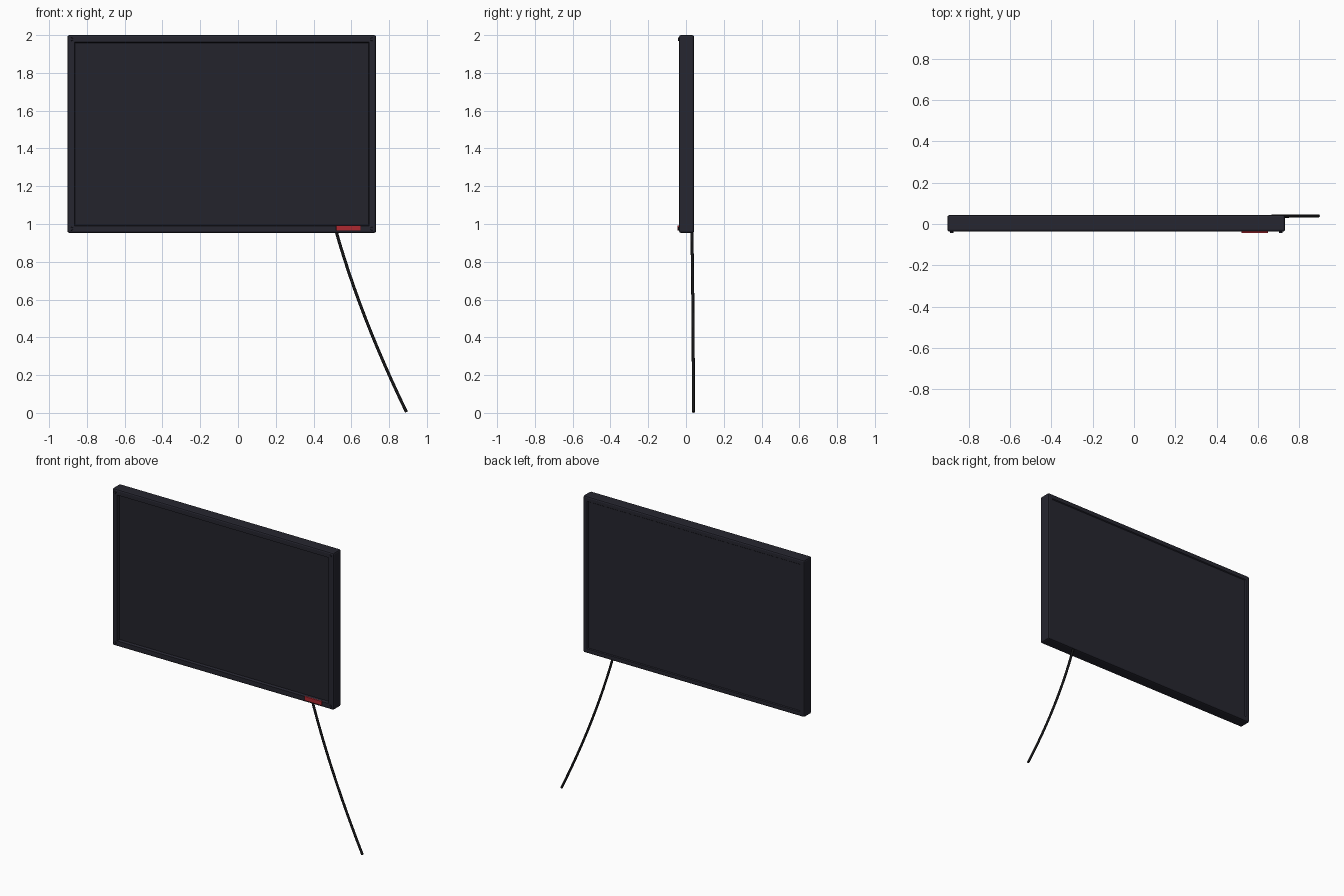
import bpy, bmesh, math
from mathutils import Vector, Matrix

if "Cube" in bpy.data.objects:
    bpy.data.objects.remove(bpy.data.objects["Cube"])

X0, X1, Z0, Z1 = -0.903, 0.731, 0.953, 2.0      # cabinet outline
Y0, Y1 = -0.037, 0.043                          # front and back planes


def material(name, rgb):
    m = bpy.data.materials.new(name)
    m.diffuse_color = (*rgb, 1)
    m.use_nodes = True
    m.node_tree.nodes["Principled BSDF"].inputs["Base Color"].default_value = m.diffuse_color
    return m


frame_mat = material("dark navy plastic", (0.019, 0.019, 0.029))
screen_mat = material("dark glass", (0.017, 0.017, 0.025))
cable_mat = material("black rubber", (0.008, 0.008, 0.009))
red_mat = material("red label", (0.42, 0.022, 0.03))


def add_object(name, bm, *mats):
    me = bpy.data.meshes.new(name)
    bm.normal_update()
    bm.to_mesh(me)
    bm.free()
    for m in mats:
        me.materials.append(m)
    ob = bpy.data.objects.new(name, me)
    bpy.context.collection.objects.link(ob)
    return ob


def box(x0, x1, y0, y1, z0, z1, bevel):
    bm = bmesh.new()
    size = Matrix.Diagonal((x1 - x0, y1 - y0, z1 - z0, 1))
    mid = Matrix.Translation(((x0 + x1) / 2, (y0 + y1) / 2, (z0 + z1) / 2))
    bmesh.ops.create_cube(bm, size=1, matrix=mid @ size)
    bmesh.ops.bevel(bm, geom=bm.edges[:], offset=bevel, segments=2,
                    profile=0.5, affect='EDGES')
    bm.normal_update()
    return bm


# Cabinet with a recessed screen in front and a shallow recessed back panel
bm = box(X0, X1, Y0, Y1, Z0, Z1, 0.01)
for sign, width, depth in ((-1, 0.038, 0.018), (1, 0.03, 0.006)):
    face = max(bm.faces, key=lambda f: (f.normal.y * sign > 0.99) * f.calc_area())
    bmesh.ops.inset_region(bm, faces=[face], thickness=width)
    bmesh.ops.inset_region(bm, faces=[face], thickness=0.006)
    for v in face.verts:
        v.co.y -= sign * depth
    if sign < 0:
        face.material_index = 1
add_object("screen_cabinet", bm, frame_mat, screen_mat)

# Red label on the lower right of the bezel
add_object("red_label", box(0.52, 0.648, -0.044, Y0 + 0.002, 0.966, 0.993, 0.001), red_mat)

# Small bezel screws in the corners
bm = bmesh.new()
for x in (X0 + 0.022, X1 - 0.022):
    for z in (Z0 + 0.022, Z1 - 0.022):
        place = Matrix.Translation((x, Y0 - 0.001, z)) @ Matrix.Rotation(math.pi / 2, 4, 'X')
        bmesh.ops.create_cone(bm, cap_ends=True, segments=12, radius1=0.009,
                              radius2=0.008, depth=0.009, matrix=place)
add_object("bezel_screws", bm, frame_mat)

# Power cable hanging from the underside to the floor
curve = bpy.data.curves.new("power_cable", 'CURVE')
curve.dimensions = '3D'
curve.bevel_depth = 0.008
curve.bevel_resolution = 2
curve.use_fill_caps = True
spline = curve.splines.new('BEZIER')
spline.bezier_points.add(1)
start, end = Vector((0.517, 0.031, 0.97)), Vector((0.892, 0.039, 0.004))
bend = Vector((0.675, 0.037, 0.5))
ctrl = 2 * bend - (start + end) / 2
for p, co in zip(spline.bezier_points, (start, end)):
    p.handle_left_type = p.handle_right_type = 'FREE'
    p.co = co
    h = co + (ctrl - co) * 2 / 3
    p.handle_left = p.handle_right = h
curve.materials.append(cable_mat)
cable = bpy.data.objects.new("power_cable", curve)
bpy.context.collection.objects.link(cable)
